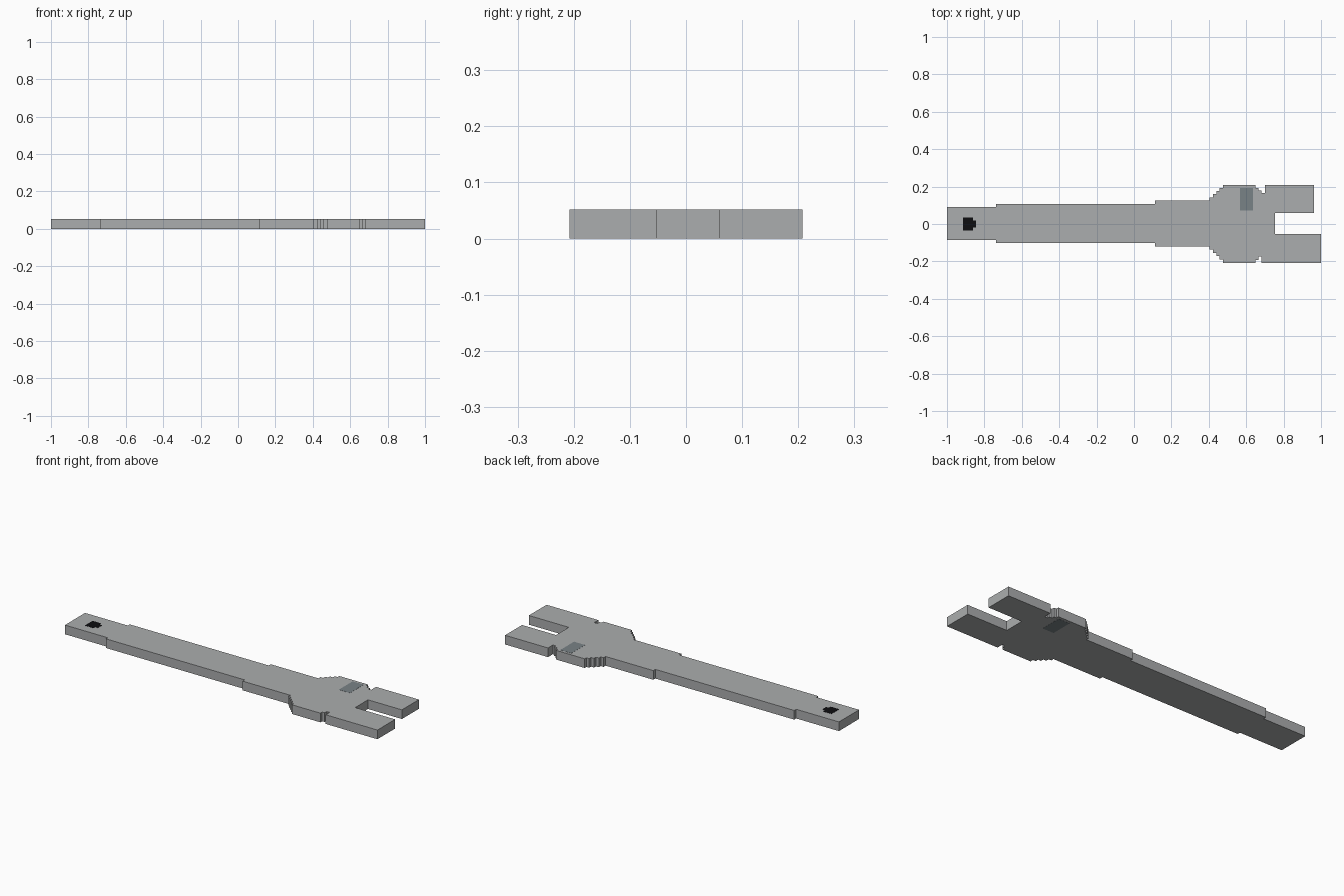
import bpy, bmesh

if "Cube" in bpy.data.objects:
    bpy.data.objects.remove(bpy.data.objects["Cube"])

T = 0.052    # overall thickness
E = 0.0006   # how far painted plates stand proud


def material(name, rgb):
    m = bpy.data.materials.new(name)
    m.diffuse_color = (*rgb, 1.0)
    m.use_nodes = True
    m.node_tree.nodes["Principled BSDF"].inputs["Base Color"].default_value = m.diffuse_color
    return m


def slab(name, outline, z0, z1, mat):
    """Extrude a flat outline between two heights."""
    bm = bmesh.new()
    base = bm.faces.new([bm.verts.new((x, y, z0)) for x, y in outline])
    ext = bmesh.ops.extrude_face_region(bm, geom=[base], use_keep_orig=True)
    for v in ext["geom"]:
        if isinstance(v, bmesh.types.BMVert):
            v.co.z = z1
    bmesh.ops.recalc_face_normals(bm, faces=bm.faces)
    me = bpy.data.meshes.new(name)
    bm.to_mesh(me)
    bm.free()
    me.materials.append(mat)
    ob = bpy.data.objects.new(name, me)
    bpy.context.collection.objects.link(ob)
    return ob


def stairs(steps, end_x):
    """Turn (start x, height) steps into a square-cornered edge."""
    pts = []
    for i, (x, y) in enumerate(steps):
        nx = steps[i + 1][0] if i + 1 < len(steps) else end_x
        pts += [(x, y), (nx, y)]
    return pts


steel = material("light grey steel", (0.41, 0.42, 0.425))
shade = material("blue grey", (0.19, 0.225, 0.24))
black = material("black", (0.004, 0.004, 0.005))

# Wrench body: stepped handle, flared shoulder, notched neck and two jaws
upper = stairs([(-1, 0.09), (-0.738, 0.107), (0.113, 0.125), (0.405, 0.143),
                (0.422, 0.16), (0.44, 0.177), (0.458, 0.193), (0.475, 0.208),
                (0.65, 0.193), (0.665, 0.178), (0.683, 0.165),
                (0.70, 0.208)], 0.963)
lower = stairs([(-1, -0.086), (-0.738, -0.102), (0.113, -0.12), (0.405, -0.137),
                (0.422, -0.155), (0.44, -0.172), (0.458, -0.19), (0.475, -0.208),
                (0.65, -0.192), (0.665, -0.173), (0.683, -0.208)], 1.0)
slot = [(0.963, 0.059), (0.755, 0.059), (0.755, -0.053), (1.0, -0.053)]
slab("wrench_body", upper + slot + lower[::-1], E, T - E, steel)

# Adjuster panel, showing on both faces
slab("adjuster_panel", [(0.567, 0.073), (0.635, 0.073), (0.635, 0.193), (0.567, 0.193)],
     0, T, shade)

# Hanging hole, painted on the upper face
slab("hanging_hole", [(-0.915, -0.034), (-0.862, -0.034), (-0.862, -0.018), (-0.846, -0.018),
                      (-0.846, 0.018), (-0.862, 0.018), (-0.862, 0.034), (-0.915, 0.034)],
     T - 2 * E, T, black)
